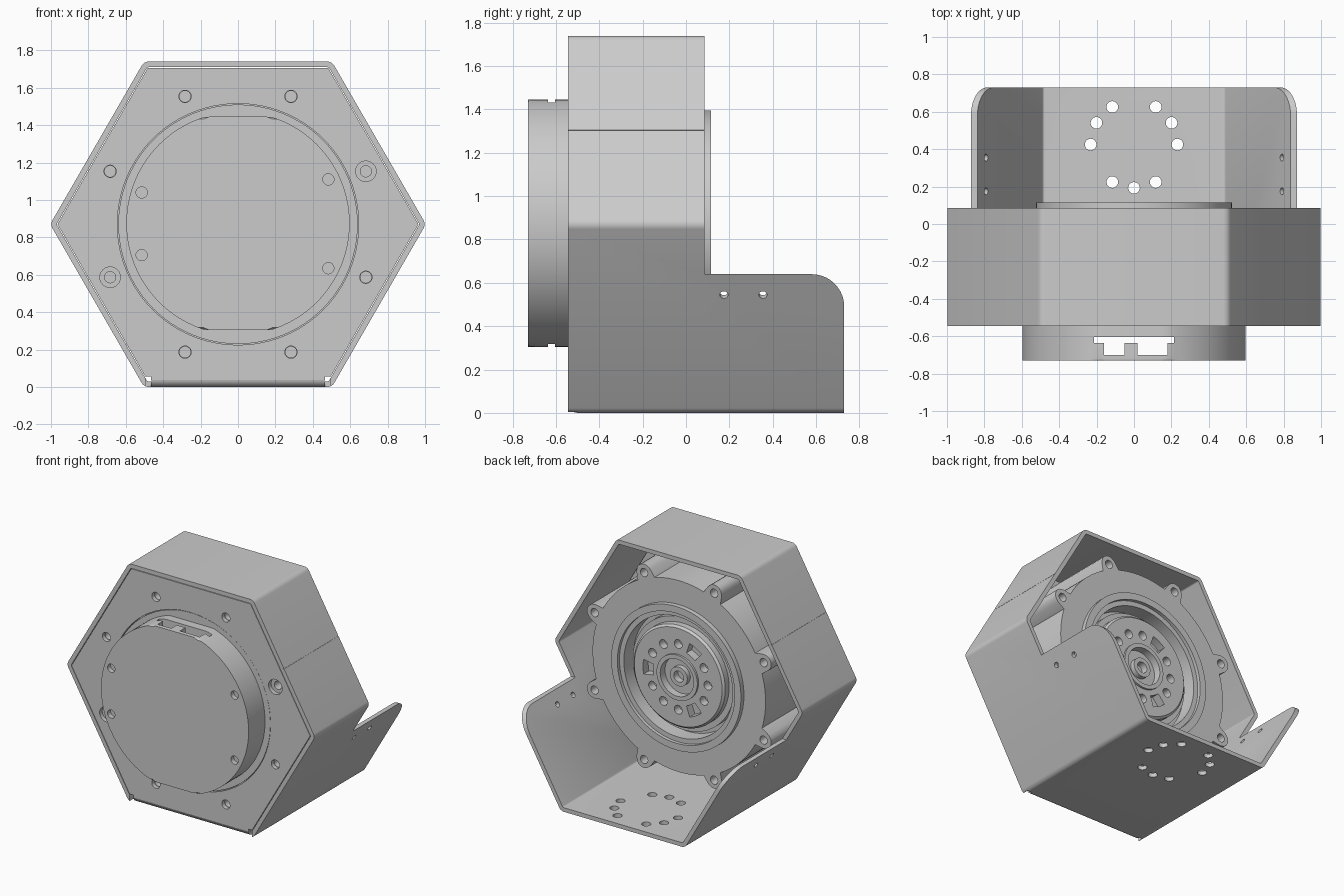
import bpy, bmesh
from math import sin, cos, pi, radians, sqrt
from mathutils import Vector

if "Cube" in bpy.data.objects:
    bpy.data.objects.remove(bpy.data.objects["Cube"])

ZC = 0.87              # height of the motor axis
FRONT, RIM, BACK = -0.545, 0.085, 0.73
WALL = 0.03

grey = bpy.data.materials.new("metal grey")
grey.use_nodes = True
GREY = (0.6, 0.6, 0.6, 1)
grey.diffuse_color = GREY
grey.node_tree.nodes["Principled BSDF"].inputs["Base Color"].default_value = GREY


def prism(bm, pts, a, b, axis="y"):
    """Extrude a 2D outline from a to b along x or y."""
    def place(p, t):
        return (p[0], t, p[1]) if axis == "y" else (t, p[0], p[1])
    lo = [bm.verts.new(place(p, a)) for p in pts]
    hi = [bm.verts.new(place(p, b)) for p in pts]
    bm.faces.new(lo)
    bm.faces.new(hi[::-1])
    for i in range(len(pts)):
        j = (i + 1) % len(pts)
        bm.faces.new((lo[j], lo[i], hi[i], hi[j]))


def box(bm, x0, x1, y0, y1, z0, z1):
    prism(bm, [(x0, z0), (x1, z0), (x1, z1), (x0, z1)], y0, y1)


def rod(bm, p, direction, r, length, n=24):
    """Cylinder centred on p along a direction."""
    d = Vector(direction).normalized()
    mat = d.to_track_quat("Z", "Y").to_matrix().to_4x4()
    mat.translation = Vector(p)
    bmesh.ops.create_cone(bm, cap_ends=True, segments=n, radius1=r, radius2=r,
                          depth=length, matrix=mat)


def lathe(bm, profile, closed=False, n=96):
    """Spin (radius, y) points round the motor axis."""
    vs = [bm.verts.new((r, y, ZC)) for r, y in profile]
    pairs = list(zip(vs, vs[1:])) + ([(vs[-1], vs[0])] if closed else [])
    es = [bm.edges.new(p) for p in pairs]
    bmesh.ops.spin(bm, geom=vs + es, cent=(0, 0, ZC), axis=(0, 1, 0),
                   angle=2 * pi, steps=n, use_duplicate=False)
    bmesh.ops.remove_doubles(bm, verts=bm.verts[:], dist=1e-5)


def finish(bm, name):
    bmesh.ops.recalc_face_normals(bm, faces=bm.faces[:])
    me = bpy.data.meshes.new(name)
    bm.to_mesh(me)
    bm.free()
    me.materials.append(grey)
    ob = bpy.data.objects.new(name, me)
    bpy.context.scene.collection.objects.link(ob)
    return ob


def activate(ob):
    bpy.ops.object.select_all(action="DESELECT")
    ob.select_set(True)
    bpy.context.view_layer.objects.active = ob


def cut(ob, bm):
    cutter = finish(bm, "cutter")
    cutter.hide_render = True
    mod = ob.modifiers.new("cut", "BOOLEAN")
    mod.operation, mod.solver, mod.object = "DIFFERENCE", "EXACT", cutter
    activate(ob)
    bpy.ops.object.modifier_apply(modifier=mod.name)
    bpy.data.objects.remove(cutter)


def smooth(ob):
    activate(ob)
    bpy.ops.object.shade_smooth_by_angle(angle=radians(30))


def polar(r, a, z=ZC):
    return (r * cos(radians(a)), z + r * sin(radians(a)))


def arc(cx, cy, r, a0, a1, n=10):
    return [(cx + r * cos(radians(a0 + (a1 - a0) * i / n)),
             cy + r * sin(radians(a0 + (a1 - a0) * i / n))) for i in range(n + 1)]


def hexagon(apothem, bend):
    """Hexagon outline with rounded corners."""
    pts = []
    for k in range(6):
        c = polar((apothem - bend) / cos(radians(30)), 60 * k)
        pts += arc(*c, bend, 60 * k - 30, 60 * k + 30, 5)
    return pts


EARS = [22.5 + 45 * k for k in range(8)]
EAR_R = 0.74

# Bent sheet housing: hexagonal tube, rear part cut down to a low tray
bm = bmesh.new()
prism(bm, hexagon(0.87, 0.045), FRONT, BACK)
housing = finish(bm, "housing")
bm = bmesh.new()
prism(bm, hexagon(0.87 - WALL, 0.015), -1, 1)
cut(housing, bm)
bm = bmesh.new()
prism(bm, [(RIM, 0.64)] + arc(0.58, 0.49, 0.15, 90, 0) + [(0.9, 0.49), (0.9, 2), (RIM, 2)],
      -1.2, 1.2, "x")
cut(housing, bm)
# Rounded front bend of the floor, and corner reliefs
bm = bmesh.new()
prism(bm, arc(-0.5, 0.045, 0.045, 180, 270) + [(-0.5, -0.1), (-0.6, -0.1), (-0.6, 0.045)],
      -0.467, 0.467, "x")
cut(housing, bm)
bm = bmesh.new()
for s in (-1, 1):
    x0, x1 = sorted((s * 0.465, s * 0.495))
    box(bm, x0, x1, -0.6, -0.5, -0.05, 0.055)
cut(housing, bm)
# Floor hole circle and side wall holes
bm = bmesh.new()
for k in range(12):
    if k % 4 != 3:
        x, y = polar(0.232, 30 * k, 0.425)
        rod(bm, (x, y, 0), (0, 0, 1), 0.031, 0.2)
for s in (-1, 1):
    for y in (0.175, 0.355):
        rod(bm, (s * 0.807, y, 0.55), (s * cos(pi / 6), 0, -0.5), 0.019, 0.2, 16)
cut(housing, bm)
# Sheet seams on the upper side walls
bm = bmesh.new()
for s in (-1, 1):
    x, z = s * 0.7534, 1.305
    n, t = (s * 0.866, 0.5), (-s * 0.5, 0.866)
    prism(bm, [(x + n[0] * i * 0.006 + t[0] * j * 0.0015, z + n[1] * i * 0.006 + t[1] * j * 0.0015)
               for i, j in ((-1, -1), (1, -1), (1, 1), (-1, 1))], -0.7, 0.2)
cut(housing, bm)
smooth(housing)

# Front plate with motor opening and mounting holes
bm = bmesh.new()
prism(bm, hexagon(0.836, 0.01), FRONT, FRONT + WALL)
plate = finish(bm, "front_plate")
bm = bmesh.new()
rod(bm, (0, FRONT, ZC), (0, 1, 0), 0.645, 0.3, 96)
for k, a in enumerate(EARS):
    x, z = polar(EAR_R, a)
    rod(bm, (x, FRONT, z), (0, 1, 0), 0.055 if k in (0, 4) else 0.033, 0.2)
for s in (-1, 1):
    x0, x1 = sorted((s * 0.465, s * 0.495))
    box(bm, x0, x1, -0.6, -0.5, -0.05, 0.055)
cut(plate, bm)
smooth(plate)

# Motor body with eight mounting ears
outline = []
for i in range(240):
    a = i * 1.5
    d = radians((a % 45) - 22.5)
    q = 0.062 ** 2 - (EAR_R * sin(d)) ** 2
    outline.append(polar(max(0.7, EAR_R * cos(d) + sqrt(q)) if q > 0 else 0.7, a))
bm = bmesh.new()
prism(bm, outline, FRONT + WALL, 0.08)
body = finish(bm, "motor_body")
bm = bmesh.new()
rod(bm, (0, 0.1, ZC), (0, 1, 0), 0.45, 0.24, 96)
for a in EARS:
    x, z = polar(EAR_R, a)
    for y in (FRONT + WALL, 0.08):
        rod(bm, (x, y, z), (0, 1, 0), 0.03, 0.2)
cut(body, bm)
smooth(body)

# Disc filling the plate opening
bm = bmesh.new()
lathe(bm, [(0, -0.54), (0.64, -0.54), (0.64, -0.5), (0, -0.5)])
smooth(finish(bm, "front_disc"))

# Raised rear bearing ring with an inner step
bm = bmesh.new()
lathe(bm, [(0.44, -0.02), (0.44, 0.09), (0.475, 0.09), (0.475, 0.115), (0.525, 0.115),
           (0.525, 0.06), (0.455, 0.06), (0.455, -0.02)], closed=True)
smooth(finish(bm, "bearing_ring"))

# Output rotor: stepped disc, hole circle, three slots, central boss
bm = bmesh.new()
lathe(bm, [(0, 0.085), (0.07, 0.085), (0.07, 0.05), (0.135, 0.05), (0.135, 0.105), (0.165, 0.105),
           (0.165, 0.09), (0.355, 0.09), (0.37, 0.075), (0.37, 0.03), (0.41, 0.03),
           (0.41, -0.03), (0, -0.03)])
rotor = finish(bm, "output_rotor")
bm = bmesh.new()
for k in range(12):
    a = 30 * k
    if k % 4:
        x, z = polar(0.24, a)
        rod(bm, (x, 0.09, z), (0, 1, 0), 0.032, 0.12)
    else:
        inner = [polar(0.205, a + d) for d in (-11, 0, 11)]
        outer = [polar(0.285, a + d) for d in (11, 5, 0, -5, -11)]
        prism(bm, inner + outer, 0.03, 0.15)
rod(bm, (0, 0.085, ZC), (0, 1, 0), 0.04, 0.1)
cut(rotor, bm)
smooth(rotor)

# Front cover: round cap with flat top and bottom, softened front edge
bm = bmesh.new()
pts = [(0.597 * cos(i * pi / 60), max(-0.57, min(0.57, 0.597 * sin(i * pi / 60)))) for i in range(120)]
pts = [p for i, p in enumerate(pts) if abs(p[1]) < 0.57 or abs(pts[i - 1][1]) < 0.57
       or abs(pts[(i + 1) % len(pts)][1]) < 0.57]
prism(bm, [(x, z + ZC + 0.005) for x, z in pts], -0.73, -0.535)
bmesh.ops.bevel(bm, geom=[e for e in bm.edges if all(v.co.y < -0.72 for v in e.verts)],
                offset=0.01, segments=2, profile=0.5, affect="EDGES")
cover = finish(bm, "front_cover")
# Cable openings through the flats
bm = bmesh.new()
prism(bm, [(-0.215, -0.605), (-0.215, -0.637), (-0.16, -0.637), (-0.16, -0.7), (-0.05, -0.7),
           (-0.05, -0.637), (0.02, -0.637), (0.02, -0.7), (0.18, -0.7), (0.18, -0.637),
           (0.215, -0.637), (0.215, -0.605)], 0, 2)
for v in bm.verts:
    v.co = (v.co.x, v.co.z, v.co.y)
cut(cover, bm)
# Cover screw holes
bm = bmesh.new()
for x, z in ((-0.515, 1.04), (-0.515, 0.705), (0.483, 1.11), (0.483, 0.635)):
    rod(bm, (x, -0.73, z), (0, 1, 0), 0.03, 0.07)
cut(cover, bm)
smooth(cover)
